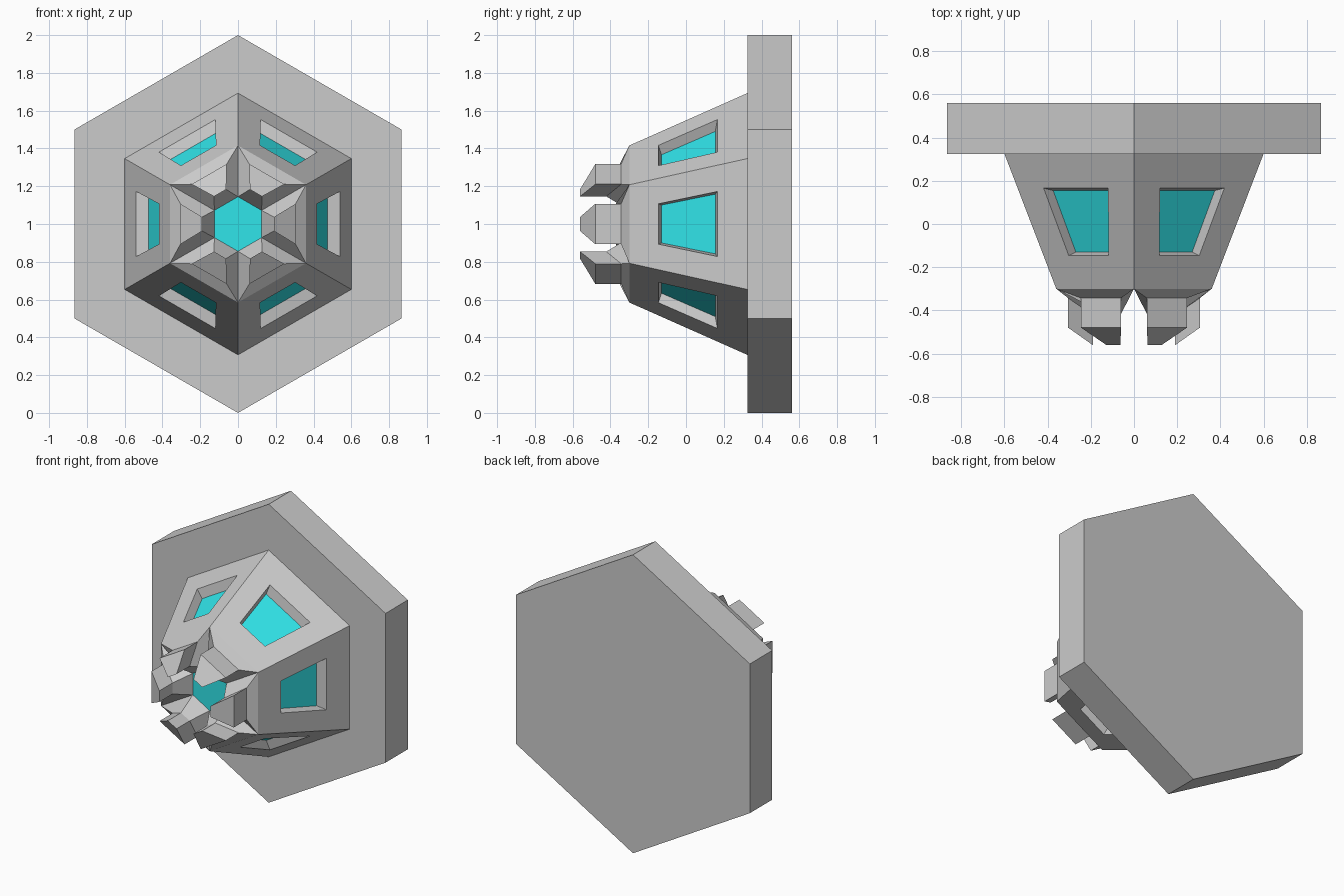
import bpy, bmesh, math

if "Cube" in bpy.data.objects:
    bpy.data.objects.remove(bpy.data.objects["Cube"])

T30 = math.tan(math.radians(30))
teal = bpy.data.materials.new("teal_glass")
teal.diffuse_color = (0.03, 0.78, 0.82, 1)
teal.use_nodes = True
teal.node_tree.nodes["Principled BSDF"].inputs["Base Color"].default_value = teal.diffuse_color


def pt(k, r, t, y):
    """Point in sector k: r outward, t along the hexagon side, y depth."""
    a = math.radians(60 * k)
    return (r * math.cos(a) - t * math.sin(a), y, 1 + r * math.sin(a) + t * math.cos(a))


def loop(k, outer, inner):
    """Symmetric trapezoid from two (r, half width, y) edges."""
    (r0, w0, y0), (r1, w1, y1) = outer, inner
    return [pt(k, r0, -w0, y0), pt(k, r0, w0, y0), pt(k, r1, w1, y1), pt(k, r1, -w1, y1)]


def bridge(faces, *loops):
    for a, b in zip(loops, loops[1:]):
        n = len(a)
        for i in range(n):
            j = (i + 1) % n
            faces.append([a[i], a[j], b[j], b[i]])


def make(name, faces, mat=None):
    bm = bmesh.new()
    for f in faces:
        bm.faces.new([bm.verts.new(p) for p in f])
    bmesh.ops.remove_doubles(bm, verts=bm.verts, dist=1e-4)
    me = bpy.data.meshes.new(name)
    bm.to_mesh(me)
    bm.free()
    ob = bpy.data.objects.new(name, me)
    bpy.context.collection.objects.link(ob)
    if mat:
        me.materials.append(mat)
    return ob


def wall_r(y, depth=0.0):
    """Radius of the sloping wall at depth y."""
    return 0.36 + 0.384 * (y + 0.30) - depth


# hexagonal mounting plate
bpy.ops.mesh.primitive_cylinder_add(vertices=6, radius=1, depth=0.236,
                                    location=(0, 0.443, 1), rotation=(math.pi / 2, 0, 0))
bpy.context.object.name = "base_plate"

body, prongs = [], []
for k in range(6):
    # sloping wall with a recessed window opening
    wall = loop(k, (0.6, 0.6 * T30, 0.325), (0.36, 0.36 * T30, -0.30))
    frame = loop(k, (wall_r(0.166), 0.172, 0.166), (wall_r(-0.146), 0.107, -0.146))
    pane = loop(k, (wall_r(0.155, 0.06), 0.158, 0.155), (wall_r(-0.13, 0.06), 0.10, -0.13))
    bridge(body, wall, frame, pane)
    make(f"window_pane_{k + 1}", [pane], teal)

    # front sector rising into a prong with a slanted tip
    sector = loop(k, (0.36, 0.36 * T30, -0.30), (0.125, 0.125 * T30, -0.30))
    root = loop(k, (0.305, 0.107, -0.343), (0.19, 0.037, -0.422))
    tip = loop(k, (0.305, 0.107, -0.48), (0.19, 0.037, -0.561))
    bridge(prongs, sector, root, tip)
    prongs.append(tip)

make("tapered_body", body)
make("front_prongs", prongs)

# hexagonal lens between the prongs
make("front_lens", [[pt(k, 0.125, -0.125 * T30, -0.30) for k in range(6)]], teal)
